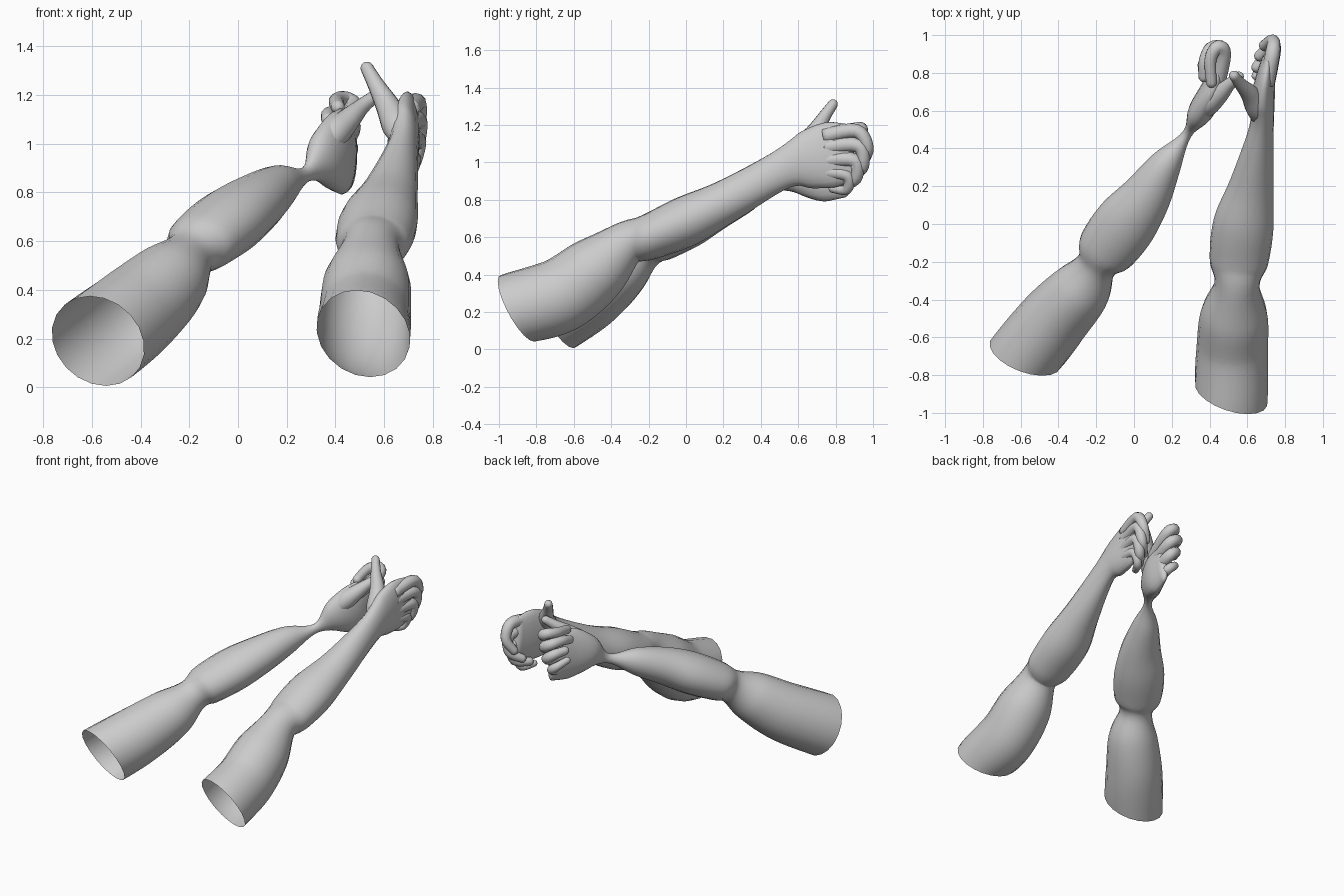
import bpy, bmesh, math
from mathutils import Vector

Z = Vector((0, 0, 1))


def spline(rows, steps):
    """Catmull-Rom through rows of (x, y, z, half width, half height)."""
    pts = [rows[0]] + list(rows) + [rows[-1]]
    out = []
    for i in range(1, len(pts) - 2):
        p = pts[i - 1:i + 3]
        for k in range(steps):
            t = k / steps
            out.append([0.5 * (2 * b + (c - a) * t + (2 * a - 5 * b + 4 * c - d) * t * t
                               + (3 * b - a - 3 * c + d) * t ** 3) for a, b, c, d in zip(*p)])
    out.append(list(rows[-1]))
    return out


def loft(name, rows, sides=20, steps=6, rim=None, cap_start=False):
    """Skin elliptical rings along a path; the far end is rounded off."""
    path = spline(rows, steps)
    pos = [Vector(p[:3]) for p in path]
    rings = []
    side = None
    for i, p in enumerate(path):
        t = (pos[min(i + 1, len(pos) - 1)] - pos[max(i - 1, 0)]).normalized()
        if rim and i < steps:
            t = Vector(rim).normalized().lerp(t, i / steps).normalized()
        if rim or side is None:
            side = t.cross(Z)
            if side.length < 0.05:
                side = Vector((1, 0, 0))
        side = (side - t * side.dot(t)).normalized()
        rings.append((pos[i], side, side.cross(t), p[3], p[4]))
    c, s, u, a, b = rings[-1]
    for k in range(1, 5):
        ang = k / 4.3 * math.pi / 2
        f = math.cos(ang)
        g = f if not rim else 0.75 + 0.25 * f
        rings.append((c + t * a * math.sin(ang), s, u, a * f, b * g))
    bm = bmesh.new()
    loops = []
    for c, s, u, a, b in rings:
        loops.append([bm.verts.new(c + s * a * math.cos(j * math.tau / sides)
                                   + u * b * math.sin(j * math.tau / sides)) for j in range(sides)])
    for l0, l1 in zip(loops, loops[1:]):
        for j in range(sides):
            n = (j + 1) % sides
            bm.faces.new((l0[j], l0[n], l1[n], l1[j]))
    bm.faces.new(loops[-1])
    if cap_start:
        bm.faces.new(loops[0][::-1])
    bmesh.ops.recalc_face_normals(bm, faces=bm.faces)
    for f in bm.faces:
        f.smooth = True
    me = bpy.data.meshes.new(name)
    bm.to_mesh(me)
    bm.free()
    ob = bpy.data.objects.new(name, me)
    bpy.context.collection.objects.link(ob)
    return ob


def digit(name, points, r0, r1):
    n = len(points) - 1
    rows = []
    for i, p in enumerate(points):
        r = r0 + (r1 - r0) * i / n
        rows.append((*p, r, r))
    loft(name, rows, sides=12, steps=5, cap_start=True)


# Right arm: open sleeve end, pinched elbow, forearm, wrist and flat palm
loft("right_arm", [
    (0.515, -0.90, 0.22, 0.20, 0.20),
    (0.52, -0.67, 0.29, 0.19, 0.20),
    (0.53, -0.48, 0.43, 0.178, 0.18),
    (0.545, -0.32, 0.565, 0.12, 0.12),
    (0.555, -0.20, 0.60, 0.155, 0.122),
    (0.58, 0.00, 0.685, 0.16, 0.135),
    (0.625, 0.22, 0.795, 0.115, 0.115),
    (0.675, 0.51, 0.96, 0.065, 0.105),
    (0.68, 0.65, 1.01, 0.065, 0.155),
    (0.695, 0.77, 1.04, 0.052, 0.175),
    (0.71, 0.86, 1.055, 0.038, 0.155),
], rim=(0.28, 0.84, 0.45))

# Left arm: same build, with the wrist twisted thin
loft("left_arm", [
    (-0.575, -0.69, 0.19, 0.20, 0.207),
    (-0.42, -0.50, 0.31, 0.185, 0.195),
    (-0.28, -0.345, 0.44, 0.16, 0.165),
    (-0.20, -0.22, 0.54, 0.108, 0.11),
    (-0.15, -0.14, 0.595, 0.155, 0.125),
    (-0.045, 0.00, 0.675, 0.165, 0.135),
    (0.06, 0.14, 0.75, 0.135, 0.122),
    (0.17, 0.32, 0.825, 0.085, 0.09),
    (0.28, 0.475, 0.875, 0.026, 0.032),
    (0.35, 0.59, 0.935, 0.066, 0.12),
    (0.415, 0.71, 0.965, 0.065, 0.175),
    (0.45, 0.83, 0.975, 0.04, 0.165),
], rim=(0.31, 0.82, 0.45))

# Right hand: fingers curl inward and down
right_fingers = {
    "index": [(0.70, 0.74, 1.14), (0.735, 0.91, 1.168), (0.735, 0.97, 1.08), (0.69, 0.945, 1.0)],
    "middle": [(0.70, 0.74, 1.08), (0.74, 0.92, 1.09), (0.725, 0.945, 0.98), (0.665, 0.89, 0.93)],
    "ring": [(0.70, 0.73, 1.01), (0.735, 0.90, 1.01), (0.71, 0.905, 0.91), (0.65, 0.83, 0.89)],
    "little": [(0.70, 0.72, 0.95), (0.72, 0.86, 0.93), (0.69, 0.86, 0.855), (0.645, 0.785, 0.86)],
}
# Left hand: palm turned outward, fingers fold back over it
left_fingers = {
    "index": [(0.43, 0.70, 1.06), (0.475, 0.90, 1.145), (0.44, 0.935, 1.18), (0.405, 0.87, 1.175), (0.41, 0.75, 1.15)],
    "middle": [(0.43, 0.72, 1.01), (0.465, 0.91, 1.07), (0.41, 0.93, 1.11), (0.375, 0.86, 1.12), (0.37, 0.78, 1.10)],
    "ring": [(0.43, 0.72, 0.94), (0.455, 0.90, 0.985), (0.405, 0.91, 1.03), (0.365, 0.84, 1.045)],
    "little": [(0.43, 0.72, 0.87), (0.44, 0.87, 0.90), (0.395, 0.885, 0.94), (0.36, 0.82, 0.97)],
}
for hand, fingers in (("right", right_fingers), ("left", left_fingers)):
    for key, pts in fingers.items():
        r = 0.031 if key == "little" else 0.037
        digit(f"{hand}_{key}_finger", pts, r + 0.006, r - 0.008)

# Thumbs: thick root buried in the palm, tapering to a raised tip
for name, rows in (
    ("right_thumb", [(0.67, 0.52, 1.0, 0.025), (0.655, 0.61, 1.07, 0.062), (0.615, 0.685, 1.155, 0.05),
                     (0.565, 0.74, 1.245, 0.034), (0.53, 0.785, 1.31, 0.027)]),
    ("left_thumb", [(0.32, 0.55, 0.93, 0.025), (0.385, 0.63, 1.03, 0.062), (0.45, 0.685, 1.095, 0.05),
                    (0.505, 0.74, 1.15, 0.034), (0.555, 0.78, 1.19, 0.027)]),
):
    loft(name, [(*r, r[3]) for r in rows], sides=14, cap_start=True)
